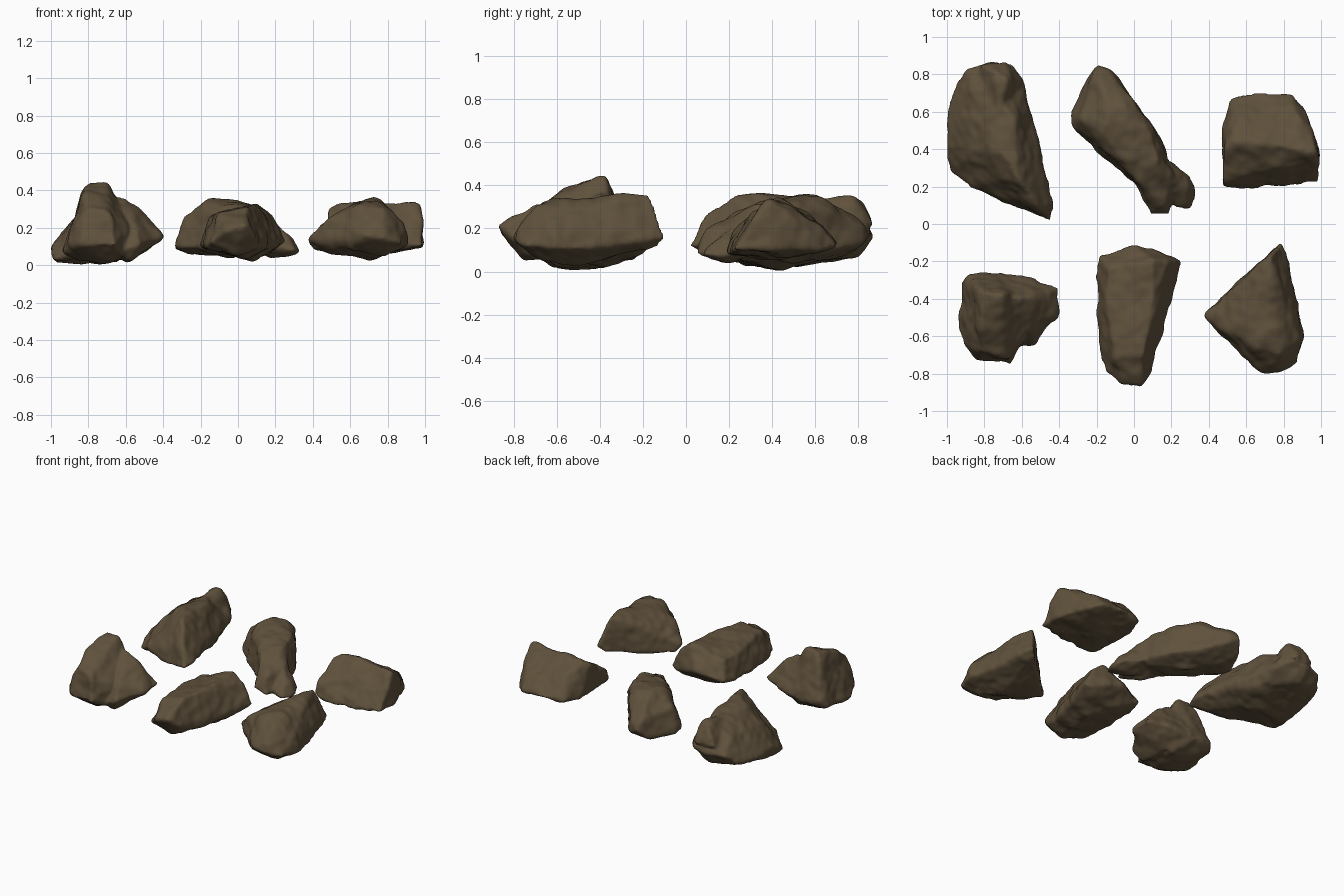
import bpy, bmesh
from mathutils import Vector, noise

cube = bpy.data.objects.get("Cube")
if cube:
    bpy.data.objects.remove(cube, do_unlink=True)

# One earthy brown for every rock
brown = bpy.data.materials.new("earth_brown")
brown.use_nodes = True
colour = (0.115, 0.082, 0.045, 1)
brown.diffuse_color = colour
shader = brown.node_tree.nodes["Principled BSDF"]
shader.inputs["Base Color"].default_value = colour
shader.inputs["Roughness"].default_value = 0.9


def add_hull(bm, points):
    """Add one convex chunk; points are in hundredths of a unit."""
    verts = [bm.verts.new(Vector(p) / 100) for p in points]
    out = bmesh.ops.convex_hull(bm, input=verts)
    spare = {g for g in out["geom_interior"] + out["geom_unused"]
             if isinstance(g, bmesh.types.BMVert)}
    bmesh.ops.delete(bm, geom=list(spare), context="VERTS")


def make_rock(name, *chunks):
    """Fuse the chunks, soften the edges and weather the surface."""
    bm = bmesh.new()
    for points in chunks:
        add_hull(bm, points)
    mesh = bpy.data.meshes.new(name)
    bm.to_mesh(mesh)
    bm.free()
    rock = bpy.data.objects.new(name, mesh)
    bpy.context.collection.objects.link(rock)
    fuse = rock.modifiers.new("fuse", "REMESH")
    fuse.mode = "VOXEL"
    fuse.voxel_size = 0.011
    soften = rock.modifiers.new("soften", "SMOOTH")
    soften.factor = 0.5
    soften.iterations = 8
    graph = bpy.context.evaluated_depsgraph_get()
    baked = bpy.data.meshes.new_from_object(rock.evaluated_get(graph))
    rock.modifiers.clear()
    rock.data = baked
    bpy.data.meshes.remove(mesh)
    baked.name = name

    # Swell back what softening wore off, with broad dents and fine chips
    bm = bmesh.new()
    bm.from_mesh(baked)
    bm.normal_update()
    for v in bm.verts:
        dent = noise.noise(v.co * 8) * 0.014
        chip = noise.noise(v.co * 19) * 0.006
        v.co += v.normal * (0.004 + dent + chip)
    bm.to_mesh(baked)
    bm.free()
    baked.materials.clear()
    baked.materials.append(brown)
    baked.shade_smooth()


# Long ridged boulder with a knob at the back
make_rock(
    "back_left_rock",
    [(-95, 75, 9), (-90, 83, 16), (-78, 87, 16), (-65, 85, 18), (-59, 75, 14),
     (-53, 52, 14), (-43, 12, 14), (-45, 2, 12), (-62, 8, 8), (-70, 14, 8),
     (-88, 20, 9), (-98, 28, 3), (-100, 42, 10), (-100, 60, 9), (-97, 39, 1),
     (-70, 44, 2), (-75, 80, 7), (-60, 65, 7), (-52, 10, 8), (-62, 25, 36),
     (-70, 38, 37), (-64, 55, 34), (-86, 72, 25), (-88, 40, 23), (-52, 10, 26),
     (-74, 72, 31)],
    [(-86, 76, 12), (-82, 85, 22), (-68, 86, 22), (-60, 76, 16), (-75, 82, 33),
     (-68, 78, 35), (-72, 70, 34), (-84, 68, 20), (-62, 60, 20), (-72, 60, 33),
     (-72, 70, 12)])

# Slanting steep-sided slab with a low forked foot
make_rock(
    "back_middle_rock",
    [(-20, 86, 17), (-24, 79, 10), (-13, 81, 21), (-21, 80, 23), (-34, 59, 9),
     (-34, 53, 10), (-28, 56, 25), (-20, 42, 9), (-20, 44, 28), (-5, 26, 9),
     (8, 17, 9), (20, 28, 9), (18, 37, 11), (14, 42, 25), (12, 50, 10),
     (0, 66, 10), (-1, 66, 28), (10, 51, 27), (-12, 82, 13), (-17, 49, 35),
     (-13, 60, 36), (-4, 63, 34), (9, 48, 32), (13, 34, 31), (2, 23, 28),
     (-4, 50, 4), (-20, 68, 6)],
    [(0, 24, 8), (9, 5, 11), (19, 5, 8), (12, 32, 30), (20, 22, 22),
     (16, 9, 19), (20, 32, 9), (5, 18, 10), (4, 22, 27), (10, 20, 4)],
    [(10, 25, 8), (31, 7, 8), (33, 18, 7), (31, 25, 8), (20, 34, 9),
     (22, 10, 10), (24, 20, 20), (13, 33, 29), (16, 20, 4)])

# Roof-shaped block
make_rock(
    "back_right_rock",
    [(48, 20, 12), (52, 19, 9), (75, 20, 8), (98, 23, 11), (99, 38, 10),
     (90, 64, 10), (84, 69, 12), (65, 70, 13), (52, 66, 12), (48, 55, 10),
     (49, 40, 30), (52, 44, 32), (75, 42, 34), (97, 38, 33), (97, 44, 30),
     (86, 60, 23), (56, 58, 25), (70, 45, 6), (99, 30, 22), (48, 22, 19)])

# Tall peaked rock with a side spur
make_rock(
    "front_left_rock",
    [(-93, -55, 7), (-92, -32, 9), (-88, -27, 14), (-74, -26, 10), (-91, -63, 12),
     (-84, -72, 11), (-66, -75, 11), (-62, -64, 6), (-56, -34, 12), (-81, -37, 44),
     (-70, -37, 45), (-82, -54, 39), (-72, -56, 37), (-75, -42, 1), (-64, -38, 2),
     (-82, -68, 30), (-88, -58, 23), (-68, -71, 27), (-58, -60, 19),
     (-70, -62, 2), (-85, -55, 3)],
    [(-72, -26, 12), (-54, -29, 14), (-40, -34, 16), (-40, -48, 15), (-52, -55, 9),
     (-53, -65, 11), (-64, -66, 7), (-70, -38, 39), (-61, -40, 36), (-47, -40, 25),
     (-55, -58, 22), (-60, -42, 2), (-58, -60, 3)])

# Tapered block with a blunt nose
make_rock(
    "front_middle_rock",
    [(-20, -27, 11), (-18, -17, 13), (-4, -13, 16), (0, -11, 18), (22, -18, 11),
     (25, -20, 13), (18, -42, 9), (12, -68, 10), (9, -79, 15), (4, -86, 21),
     (-6, -86, 19), (-15, -79, 12), (-18, -68, 10), (-18, -40, 9), (-14, -24, 25),
     (10, -20, 32), (18, -20, 27), (10, -42, 32), (5, -70, 31), (-10, -72, 28),
     (-15, -40, 26), (0, -75, 6), (2, -25, 5), (8, -40, 3)])

# Three-cornered rock with a steep wall and an upright back tip
make_rock(
    "front_right_rock",
    [(37, -49, 13), (40, -45, 8), (60, -27, 9), (75, -13, 12), (79, -10, 16),
     (67, -24, 33), (73, -17, 36), (84, -30, 13), (89, -50, 11), (91, -60, 11),
     (87, -74, 12), (78, -80, 14), (68, -80, 16), (60, -70, 9), (50, -60, 10),
     (50, -58, 25), (62, -50, 32), (66, -66, 32), (78, -70, 31), (72, -50, 34),
     (82, -46, 29), (46, -48, 23), (70, -52, 3), (78, -66, 5), (88, -61, 23)])
